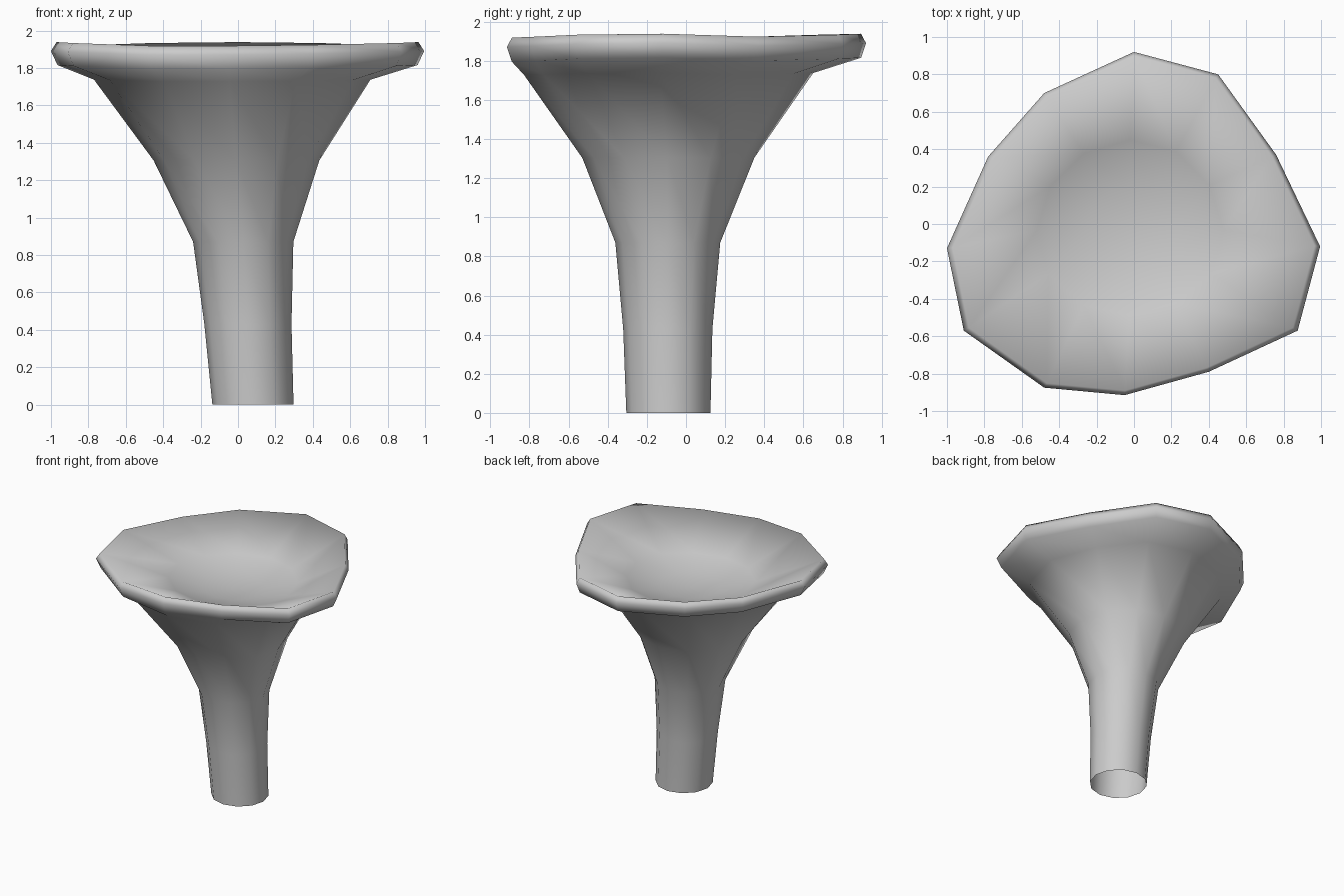
import bpy
import bmesh
from math import sin, cos, radians
from mathutils import Vector

cube = bpy.data.objects.get("Cube")
if cube:
    bpy.data.objects.remove(cube, do_unlink=True)

grey = bpy.data.materials.new("plain grey")
grey.use_nodes = True
colour = (0.6, 0.6, 0.6, 1.0)
grey.diffuse_color = colour
grey.node_tree.nodes["Principled BSDF"].inputs["Base Color"].default_value = colour

# Irregular rim outline, clockwise from the back: x, y and how far the lip sags
RIM = [(0, .92, 0), (.45, .8, .005), (.76, .37, .015), (.995, -.12, 0),
       (.875, -.57, .005), (.4, -.79, .015), (-.05, -.915, .02), (-.48, -.875, .02),
       (-.91, -.57, .005), (-1, -.13, 0), (-.78, .36, .015), (-.48, .7, .005)]
SIDES = len(RIM)


def ring(bm, z, cx, cy, rx, ry, blend):
    """Loop that blends from a level circle to the sagging rim outline."""
    verts = []
    for i, (x, y, sag) in enumerate(RIM):
        a = radians(90 - 360 * i / SIDES)
        p = Vector((cos(a), sin(a))).lerp(Vector((x, y / .92)), blend)
        verts.append(bm.verts.new((cx + rx * p.x, cy + ry * p.y, z - sag * blend)))
    return verts


def loft(name, rings, tip_co):
    bm = bmesh.new()
    loops = [ring(bm, *r) for r in rings]
    for a, b in zip(loops, loops[1:]):
        for i in range(SIDES):
            j = (i + 1) % SIDES
            bm.faces.new((a[i], b[i], b[j], a[j]))
    tip = bm.verts.new(tip_co)
    last = loops[-1]
    for i in range(SIDES):
        bm.faces.new((last[i], tip, last[(i + 1) % SIDES]))
    for f in bm.faces:
        f.smooth = True
    mesh = bpy.data.meshes.new(name)
    bm.to_mesh(mesh)
    bm.free()
    mesh.materials.append(grey)
    obj = bpy.data.objects.new(name, mesh)
    bpy.context.collection.objects.link(obj)


# Open stem flaring into a rolled rim, then sloping into the shallow bowl
loft("funnel_mushroom", [
    (0, .08, -.09, .217, .215, 0),
    (.43, .053, -.093, .233, .228, 0),
    (.87, .028, -.093, .268, .268, 0),
    (1.305, -.008, -.09, .443, .44, .1),
    (1.737, -.03, -.09, .74, .74, .45),
    (1.815, 0, 0, .965, .895, 1),
    (1.89, 0, 0, 1, .92, 1),
    (1.938, 0, 0, .97, .895, 1),
    (1.74, -.02, -.02, .5, .47, .2),
    (1.68, -.02, -.03, .24, .23, 0),
], tip_co=(-.02, -.03, 1.665))
